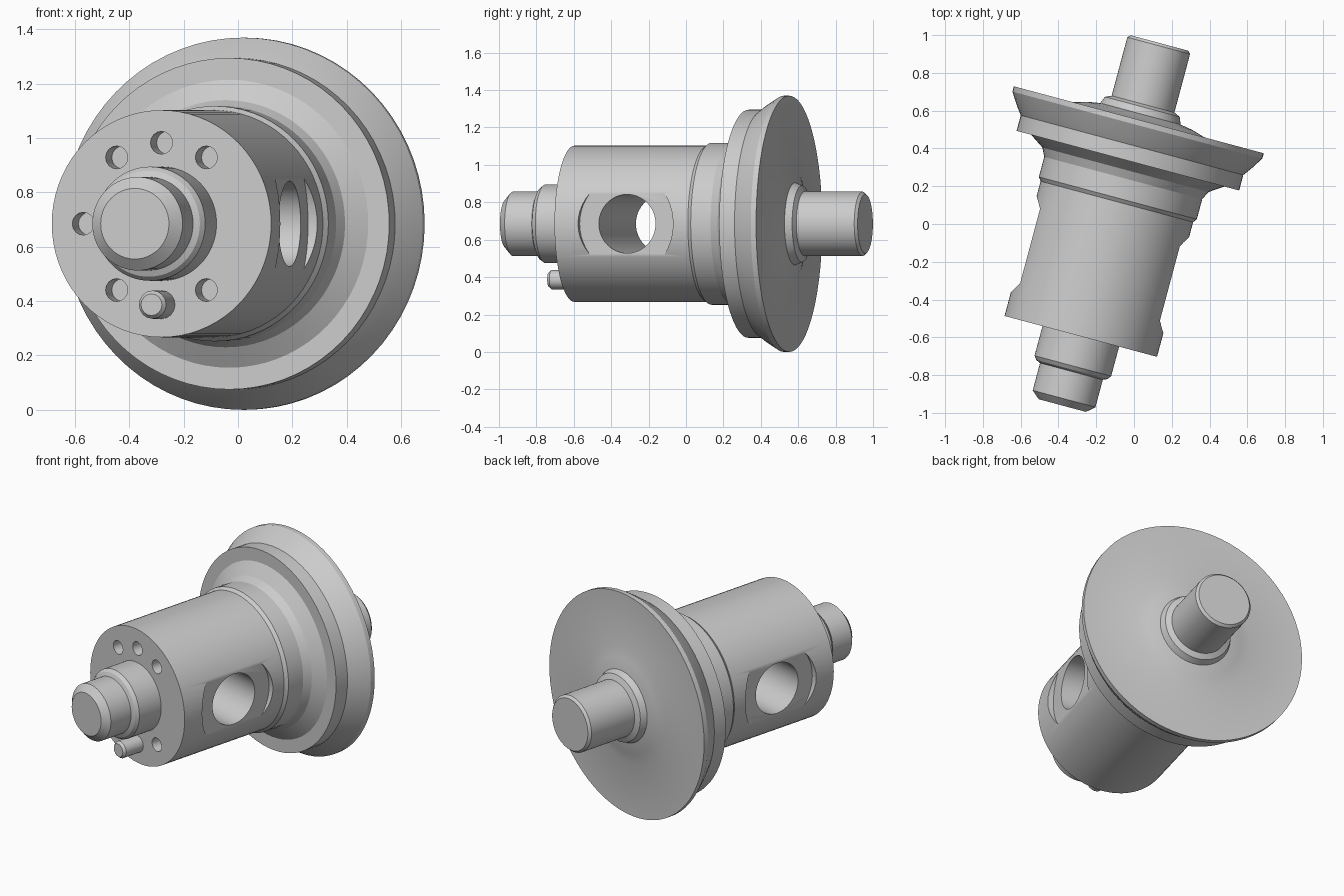
import bpy, bmesh
from math import sin, cos, pi, radians
from mathutils import Matrix, Vector

if "Cube" in bpy.data.objects:
    bpy.data.objects.remove(bpy.data.objects["Cube"])

# Spindle frame: local z runs along the tilted axis, local x across it
A = radians(15)
FRAME = Matrix(((cos(A), 0, sin(A), -0.114),
                (-sin(A), 0, cos(A), 0.031),
                (0, -1, 0, 0.685),
                (0, 0, 0, 1)))


def lathe(name, profile, sides=72, place=Matrix.Identity(4)):
    """Closed solid of revolution from (radius, height) points."""
    bm = bmesh.new()
    rings = [[bm.verts.new((r * cos(2 * pi * i / sides), r * sin(2 * pi * i / sides), h))
              for i in range(sides)] for r, h in profile]
    for a, b in zip(rings, rings[1:]):
        for i in range(sides):
            j = (i + 1) % sides
            bm.faces.new((a[i], a[j], b[j], b[i]))
    bm.faces.new(rings[0][::-1])
    bm.faces.new(rings[-1])
    bmesh.ops.recalc_face_normals(bm, faces=bm.faces)
    bm.transform(FRAME @ place)
    me = bpy.data.meshes.new(name)
    bm.to_mesh(me)
    bm.free()
    ob = bpy.data.objects.new(name, me)
    bpy.context.collection.objects.link(ob)
    return ob


def select(ob):
    bpy.ops.object.select_all(action='DESELECT')
    bpy.context.view_layer.objects.active = ob
    ob.select_set(True)


def cut(target, cutter):
    m = target.modifiers.new("cut", 'BOOLEAN')
    m.operation, m.solver, m.object = 'DIFFERENCE', 'EXACT', cutter
    select(target)
    bpy.ops.object.modifier_apply(modifier=m.name)
    bpy.data.objects.remove(cutter)


# Shaft, nose collar, drum, flared joint, wheel flange and rear boss in one profile
spindle = lathe("spindle", [
    (0.13, -1.027), (0.172, -0.99), (0.172, -0.84), (0.195, -0.83), (0.21, -0.81),
    (0.21, -0.648), (0.418, -0.648), (0.418, 0.09), (0.433, 0.11), (0.433, 0.22),
    (0.455, 0.265), (0.53, 0.315), (0.61, 0.315), (0.61, 0.40), (0.64, 0.44),
    (0.685, 0.51), (0.685, 0.539), (0.36, 0.539), (0.29, 0.56), (0.22, 0.572),
    (0.205, 0.61), (0.172, 0.625), (0.172, 0.945), (0.158, 0.96)])

# Cross hole with a round spot face on each side
HOLE_T = -0.255
across = Matrix.Translation((0, 0, HOLE_T)) @ Matrix.Rotation(pi / 2, 4, 'Y')
cut(spindle, lathe("cross_hole_cutter", [(0.157, -0.6), (0.157, 0.6)], 48, across))
for lo, hi in ((-0.6, -0.383), (0.383, 0.6)):
    cut(spindle, lathe("spot_face_cutter", [(0.263, lo), (0.263, hi)], 48, across))


def on_bolt_circle(deg):
    return Matrix.Translation((0.298 * cos(radians(deg)), -0.298 * sin(radians(deg)), 0))


# Bolt holes in the drum face
for deg in (55, 90, 125, 180, 235, 305):
    cut(spindle, lathe("bolt_hole_cutter", [(0.042, -0.7), (0.042, -0.56)], 16,
                       on_bolt_circle(deg)))

# Locating pin in the lowest position
pin = lathe("locating_pin", [(0.04, -0.79), (0.052, -0.775), (0.052, -0.63)], 16,
            on_bolt_circle(270))

for ob in (spindle, pin):
    select(ob)
    bpy.ops.object.shade_smooth_by_angle(angle=radians(25))
